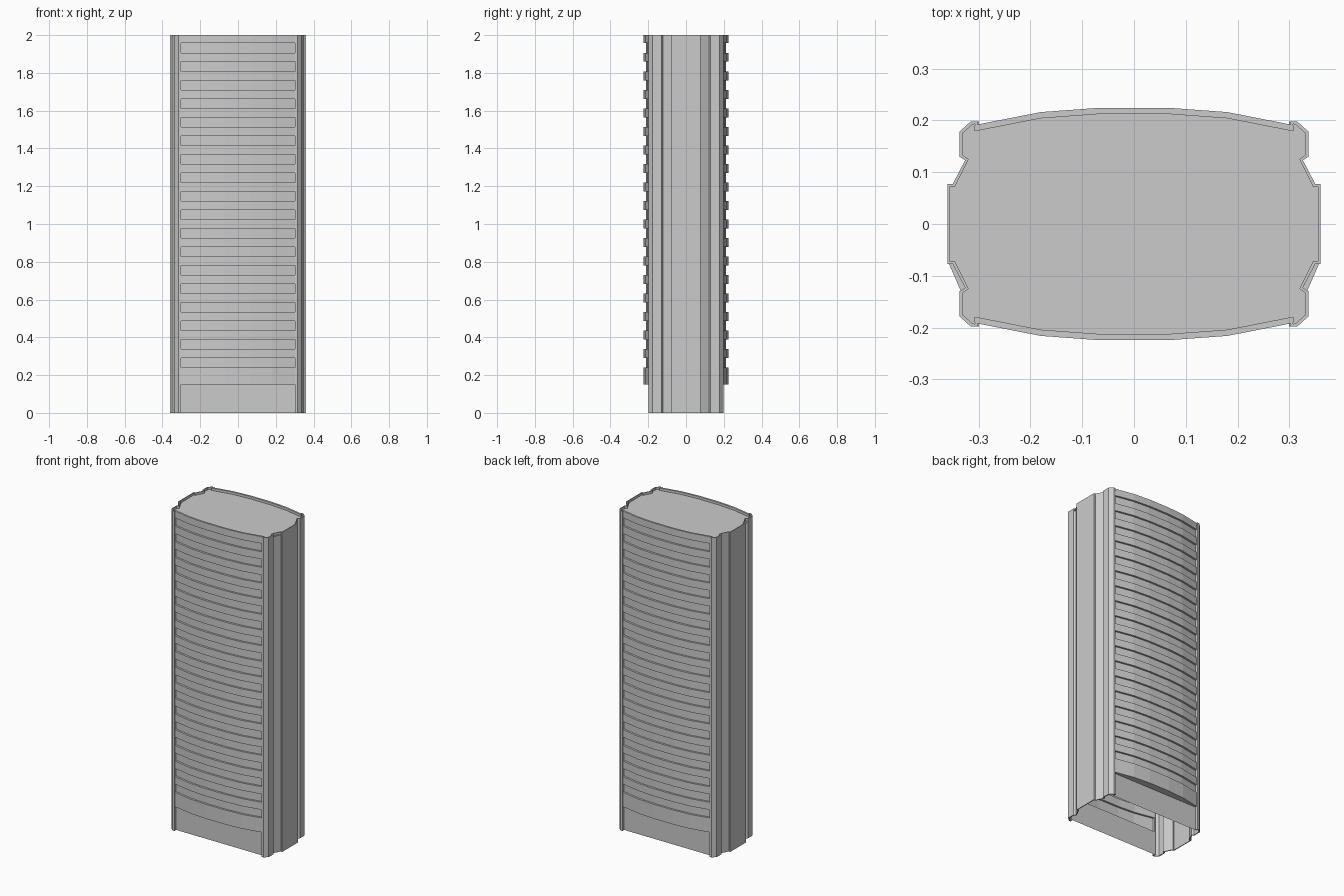
import bpy, bmesh, math
from mathutils import Matrix

if "Cube" in bpy.data.objects:
    bpy.data.objects.remove(bpy.data.objects["Cube"])

HEIGHT = 2.0
ROOF = 1.985
FLOORS = 18
PITCH = 0.098
BASE_TOP = 0.15

grey = bpy.data.materials.new("concrete_grey")
grey.use_nodes = True
grey.diffuse_color = (0.6, 0.6, 0.6, 1)
grey.node_tree.nodes["Principled BSDF"].inputs["Base Color"].default_value = (0.6, 0.6, 0.6, 1)


def loft(name, rows, turned=False):
    """Skin a list of equal-length point rows; turned rotates half a turn about z."""
    bm = bmesh.new()
    grid = [[bm.verts.new(p) for p in row] for row in rows]
    for low, high in zip(grid, grid[1:]):
        for i in range(len(low) - 1):
            bm.faces.new((low[i], low[i + 1], high[i + 1], high[i]))
    if turned:
        bm.transform(Matrix.Rotation(math.pi, 4, "Z"))
    return finish(name, bm)


def finish(name, bm):
    mesh = bpy.data.meshes.new(name)
    bm.to_mesh(mesh)
    bm.free()
    mesh.materials.append(grey)
    obj = bpy.data.objects.new(name, mesh)
    bpy.context.collection.objects.link(obj)
    return obj


# Bowed facade plan, left to right along the front
half_bow = [(0.302, -0.18), (0.18, -0.204), (0.07, -0.212)]
bow = [(-x, y) for x, y in half_bow] + half_bow[::-1]


def glass(z):
    return [(x, y, z) for x, y in bow]


def band(z):
    return [(x, y - 0.012, z) for x, y in bow]


def flat(z):
    return [(x, -0.18, z) for x, y in bow]


# Flat recessed base, then alternating projecting bands and window strips
rows = [flat(0), flat(BASE_TOP), band(BASE_TOP)]
for floor in range(FLOORS):
    sill = 0.24 + floor * PITCH
    head = sill + 0.051
    rows += [band(sill), glass(sill), glass(head), band(head)]
rows += [band(HEIGHT), glass(HEIGHT), glass(ROOF)]
loft("front_facade", rows)
loft("back_facade", rows, turned=True)

# Side walls with corner pillars and notches, thin-walled
half_side = [(0.302, -0.18), (0.302, -0.198), (0.315, -0.198), (0.337, -0.178),
             (0.337, -0.13), (0.326, -0.123), (0.35, -0.077), (0.36, -0.077)]
side = half_side + [(x, -y) for x, y in half_side[::-1]]
side_rows = [[(x, y, z) for x, y in side] for z in (0, HEIGHT)]
for name, turned in (("left_side_wall", False), ("right_side_wall", True)):
    wall = loft(name, side_rows, turned)
    shell = wall.modifiers.new("thickness", "SOLIDIFY")
    shell.thickness = 0.007
    shell.offset = -1

# Roof slab just below the rim
bm = bmesh.new()
inner = [(x - 0.003, y) for x, y in side[1:-1]]
outline = bow + inner
outline += [(-x, -y) for x, y in outline]
bm.faces.new([bm.verts.new((x, y, ROOF)) for x, y in outline])
bmesh.ops.triangulate(bm, faces=bm.faces[:])
finish("roof", bm)
